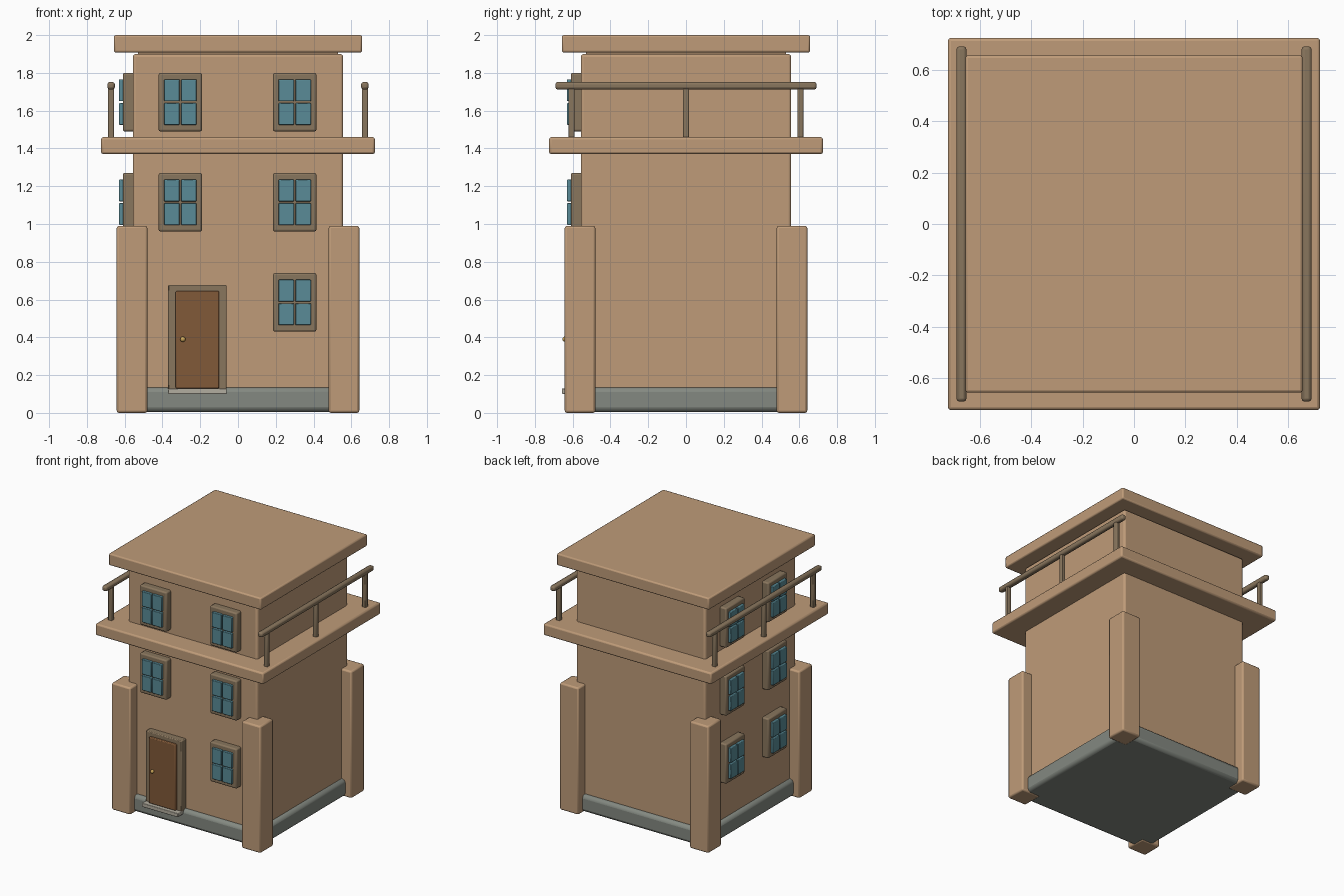
import bpy
from math import radians
from mathutils import Matrix

if "Cube" in bpy.data.objects:
    bpy.data.objects.remove(bpy.data.objects["Cube"])


def material(name, rgb):
    m = bpy.data.materials.new(name)
    m.diffuse_color = (*rgb, 1)
    m.use_nodes = True
    m.node_tree.nodes["Principled BSDF"].inputs["Base Color"].default_value = m.diffuse_color
    return m


WALL = material("plaster", (0.52, 0.33, 0.19))
TRIM = material("trim_brown", (0.25, 0.18, 0.11))
DOOR = material("door_wood", (0.22, 0.10, 0.04))
GLASS = material("blue_glass", (0.10, 0.26, 0.31))
STONE = material("stone", (0.23, 0.25, 0.22))
STEP = material("light_stone", (0.45, 0.42, 0.35))
BRASS = material("brass", (0.6, 0.38, 0.10))


def box(name, x, y, z, mat, bevel=0.01, turn=0):
    """Bevelled box from (min, max) ranges, optionally turned about the z axis."""
    bpy.ops.mesh.primitive_cube_add(size=1)
    ob = bpy.context.object
    ob.name = name
    lo, hi = zip(x, y, z)
    size = [b - a for a, b in zip(lo, hi)]
    mid = [(a + b) / 2 for a, b in zip(lo, hi)]
    ob.data.transform(Matrix.Rotation(radians(turn), 4, 'Z') @
                      Matrix.Translation(mid) @ Matrix.Diagonal((*size, 1)))
    ob.data.materials.append(mat)
    if bevel:
        b = ob.modifiers.new("bevel", 'BEVEL')
        b.width, b.segments = bevel, 2
    bpy.ops.object.shade_smooth_by_angle(angle=radians(30))
    return ob


def slab(name, half, z, mat, bevel):
    return box(name, (-half, half), (-half, half), z, mat, bevel)


def window(cx, cz, turn=0):
    """Frame with four panes on the front wall, turned to its side."""
    box("window_frame", (cx - 0.115, cx + 0.115), (-0.61, -0.54),
        (cz - 0.155, cz + 0.155), TRIM, 0.01, turn)
    for sx in (-1, 1):
        for sz in (-1, 1):
            xs = sorted((cx + sx * 0.004, cx + sx * 0.086))
            zs = sorted((cz + sz * 0.005, cz + sz * 0.12))
            box("window_pane", xs, (-0.63, -0.58), zs, GLASS, 0.004, turn)


# Main masses
slab("foundation", 0.59, (0.005, 0.135), STONE, 0.025)
slab("walls", 0.557, (0.10, 1.90), WALL, 0.015)
slab("balcony_slab", 0.725, (1.37, 1.46), WALL, 0.012)
slab("roof_core", 0.53, (1.88, 1.93), WALL, 0)
slab("roof_slab", 0.657, (1.908, 2.0), WALL, 0.01)

# Corner pillars
for sx in (-1, 1):
    for sy in (-1, 1):
        box("corner_pillar", sorted((sx * 0.48, sx * 0.642)),
            sorted((sy * 0.48, sy * 0.642)), (0, 0.99), WALL, 0.012)

# Side railings
for cx in (-0.672, 0.672):
    box("handrail", (cx - 0.02, cx + 0.02), (-0.692, 0.692), (1.712, 1.752), TRIM, 0.013)
    for cy in (-0.605, 0, 0.605):
        box("rail_post", (cx - 0.016, cx + 0.016), (cy - 0.016, cy + 0.016),
            (1.45, 1.73), TRIM, 0.006)

# Windows: front has a door in place of one, left side has a full set
for cz in (0.585, 1.115, 1.645):
    window(0.30, cz)
    if cz > 1:
        window(-0.305, cz)
    for cx in (-0.26, 0.26):
        window(cx, cz, -90)

# Door with frame, step and knob
box("door_frame", (-0.37, -0.06), (-0.61, -0.54), (0.11, 0.677), TRIM, 0.006)
box("door", (-0.33, -0.10), (-0.63, -0.58), (0.13, 0.645), DOOR, 0.006)
box("door_step", (-0.37, -0.06), (-0.656, -0.54), (0.10, 0.13), STEP, 0.004)
bpy.ops.mesh.primitive_uv_sphere_add(segments=16, ring_count=8, radius=0.014,
                                     location=(-0.292, -0.64, 0.39))
knob = bpy.context.object
knob.name = "door_knob"
knob.data.materials.append(BRASS)
bpy.ops.object.shade_smooth()
